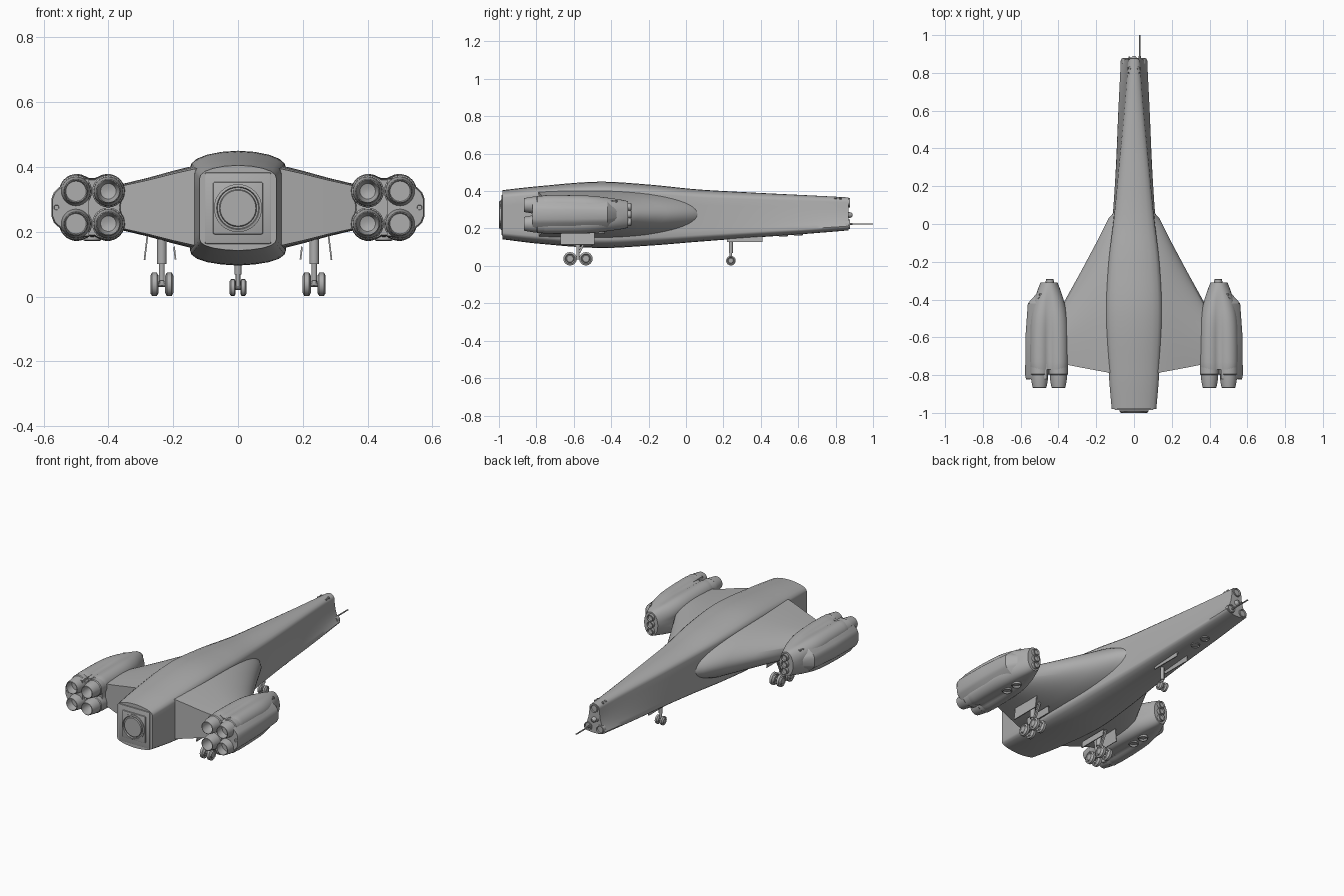
import bpy, bmesh, math
from mathutils import Vector, Matrix

if "Cube" in bpy.data.objects:
    bpy.data.objects.remove(bpy.data.objects["Cube"])

grey = bpy.data.materials.new("hull grey")
grey.diffuse_color = (0.42, 0.42, 0.42, 1)
grey.use_nodes = True
grey.node_tree.nodes["Principled BSDF"].inputs["Base Color"].default_value = grey.diffuse_color


def finish(name, bm, angle=35):
    bmesh.ops.recalc_face_normals(bm, faces=bm.faces)
    me = bpy.data.meshes.new(name)
    bm.to_mesh(me)
    bm.free()
    ob = bpy.data.objects.new(name, me)
    bpy.context.collection.objects.link(ob)
    me.materials.append(grey)
    bpy.ops.object.select_all(action='DESELECT')
    ob.select_set(True)
    bpy.context.view_layer.objects.active = ob
    bpy.ops.object.shade_smooth_by_angle(angle=math.radians(angle))
    return ob


def mirrored(ob):
    m = ob.modifiers.new("mirror", 'MIRROR')
    m.use_mirror_merge = False
    # helper empty keeps the mirror plane on x = 0
    m.mirror_object = centre
    return ob


centre = bpy.data.objects.new("mirror_centre", None)
bpy.context.collection.objects.link(centre)
centre.hide_render = True


def loft(name, rings, angle=35):
    bm = bmesh.new()
    vs = [[bm.verts.new(p) for p in r] for r in rings]
    n = len(vs[0])
    for a, b in zip(vs, vs[1:]):
        for i in range(n):
            j = (i + 1) % n
            bm.faces.new((a[i], a[j], b[j], b[i]))
    bm.faces.new(vs[0])
    bm.faces.new(vs[-1])
    return finish(name, bm, angle)


def lathe(name, profile, at, axis=(0, 1, 0), n=24):
    """Turn (distance along axis, radius) pairs around an axis."""
    q = Vector((0, 0, 1)).rotation_difference(Vector(axis))
    rings = [[Vector(at) + q @ Vector((r * math.cos(2 * math.pi * i / n),
              r * math.sin(2 * math.pi * i / n), d)) for i in range(n)] for d, r in profile]
    return loft(name, rings)


def box(name, c, size, rx=0, ry=0, bevel=0):
    bm = bmesh.new()
    bmesh.ops.create_cube(bm, size=1)
    bmesh.ops.scale(bm, vec=size, verts=bm.verts)
    if bevel:
        bmesh.ops.bevel(bm, geom=bm.edges[:], offset=bevel, segments=2, affect='EDGES', profile=0.5)
    bmesh.ops.transform(bm, matrix=Matrix.Translation(c) @ Matrix.Rotation(ry, 4, 'Y')
                        @ Matrix.Rotation(rx, 4, 'X'), verts=bm.verts)
    return finish(name, bm)


def sample(table, y):
    """Smooth interpolation through rows whose first entry is y."""
    k = max(i for i in range(len(table) - 1) if table[i][0] <= y or i == 0)
    a, b = table[k], table[k + 1]
    p, q = table[max(k - 1, 0)], table[min(k + 2, len(table) - 1)]
    h = b[0] - a[0]
    t = (y - a[0]) / h
    out = []
    for i in range(1, len(a)):
        m0 = (b[i] - p[i]) / (b[0] - p[0]) * h
        m1 = (q[i] - a[i]) / (q[0] - a[0]) * h
        out.append((2*t**3 - 3*t*t + 1) * a[i] + (t**3 - 2*t*t + t) * m0
                   + (3*t*t - 2*t**3) * b[i] + (t**3 - t*t) * m1)
    return out


# Fuselage: y, top half width, bottom half width, bottom z, top z, waist pinch
HULL = [(-0.98, .118, .118, .142, .405, 0), (-0.8, .133, .133, .12, .425, 0),
        (-0.47, .148, .148, .096, .45, 0), (-0.2, .134, .134, .108, .435, 0),
        (0.05, .104, .112, .128, .41, 0), (0.3, .08, .096, .147, .395, 0),
        (0.6, .052, .083, .168, .38, .04), (0.8, .036, .073, .184, .37, .12),
        (0.87, .032, .07, .19, .366, .2)]


def hull_ring(y):
    wt, wb, zb, zt, pinch = sample(HULL, y)
    h = zt - zb
    half = [(0, 1), (.35 * wt, .99), (.65 * wt, .965), (.86 * wt, .93), (.97 * wt, .89), (wt, .85)]
    for f in (.7, .58, .46, .34, .22):
        s = (f - .12) / .73
        half.append(((wb + (wt - wb) * s) * (1 - pinch * 4 * s * (1 - s)), f))
    half += [(wb, .13), (.97 * wb, .095), (.86 * wb, .06), (.65 * wb, .03), (.35 * wb, .01), (0, 0)]
    pts = half + [(-x, f) for x, f in half[-2:0:-1]]
    return [(x, y, zb + f * h) for x, f in pts]


loft("fuselage", [hull_ring(-0.98 + 1.85 * i / 44) for i in range(45)], 40)

# Stern plate, square engine frame and round main engine
box("stern_plate", (0, -0.979, .273), (.205, .014, .22), bevel=.005)
box("engine_frame", (0, -0.984, .273), (.155, .018, .162), bevel=.006)
lathe("main_engine", [(0, .074), (-.02, .074), (-.022, .066), (-.014, .063), (-.014, .058),
                      (-.022, .055)], (0, -0.978, .273), n=32)

# Wings: thick blunt sections from root to tip
rings = []
for x, y_lead, y_trail, h, y_mid in ((.08, .09, -.795, .136, -.46), (.135, .03, -.787, .128, -.48),
                                     (.2, -.1, -.775, .112, -.52), (.28, -.25, -.76, .09, -.56),
                                     (.38, -.43, -.74, .066, -.62)):
    upper = []
    for i in range(17):
        a = math.pi / 2 * i / 16
        upper.append((y_mid + (y_lead - y_mid) * math.cos(a), h * math.sin(a)))
    for i in (1, 2, 3):
        t = i / 3
        upper.append((y_mid + (y_trail - y_mid) * t, h * (1 - .08 * t * t)))
    sec = upper + [(y, -z) for y, z in upper[:0:-1]]
    rings.append([(x, y, .276 + z) for y, z in sec])
mirrored(loft("wing", rings, 40))


# Engine pods: outline of four merged tubes
def pod_outline(sx, sz, soft):
    pts = []
    for i in range(64):
        a = 2 * math.pi * i / 64
        d = Vector((math.cos(a), math.sin(a)))
        best = 0
        for cx in (-.048, .048):
            for cz in (-.05, .05):
                b = d.dot((cx, cz))
                disc = b * b - (cx * cx + cz * cz - .053 ** 2)
                if disc >= 0:
                    best = max(best, b + math.sqrt(disc))
        best = max(best, .088)
        r = best * (1 - soft) + .108 * soft
        pts.append((r * d.x * sx, r * d.y * sz))
    return pts


POD = [(-.77, .97, .97, 0), (-.75, 1.0, 1.0, 0), (-.6, 1.0, 1.0, .1), (-.5, .96, .97, .3),
       (-.42, .82, .88, .55), (-.36, .62, .78, .8), (-.31, .42, .66, 1)]
rings = []
for i in range(24):
    y = -.77 + .46 * i / 23
    sx, sz, soft = sample(POD, y)
    rings.append([(.45 + px, y, .275 + pz) for px, pz in pod_outline(sx, sz, soft)])
mirrored(loft("engine_pod", rings, 40))

# Side fairing on the outside of each pod
rings = []
for y, x_out, hz in ((-.82, .572, .05), (-.8, .576, .052), (-.6, .575, .05), (-.42, .562, .045), (-.34, .49, .03)):
    rings.append([(.46, y, .275 + hz * 1.75), (x_out - .055, y, .275 + hz * 1.75), (x_out - .008, y, .275 + hz * .9),
                  (x_out, y, .275 + hz * .5), (x_out, y, .275 - hz * .5), (x_out - .008, y, .275 - hz * .9),
                  (x_out - .055, y, .275 - hz * 1.75), (.46, y, .275 - hz * 1.75)])
mirrored(loft("pod_fairing", rings, 30))
mirrored(lathe("fairing_port", [(0, .012), (-.004, .012), (-.004, .008), (-.001, .007)], (.56, -.819, .275), n=12))

# Four hollow nozzles per pod
for x in (.4, .5):
    for z in (.225, .325):
        mirrored(lathe("pod_nozzle", [(.02, .05), (-.025, .05), (-.03, .046), (-.05, .045), (-.095, .037),
                       (-.097, .034), (-.06, .035), (-.03, .024), (-.025, .008)], (x, -.77, z)))

# Pod nose lamps and belly thrusters
box_z = (.235, .275, .315)
for z in box_z:
    mirrored(lathe("pod_nose_lamp", [(-.02, .022), (.016, .021), (.018, .018), (.01, .015), (.008, .006)],
                   (.446, -.31, z), n=16))
for y in (-.46, -.54):
    mirrored(lathe("belly_thruster", [(-.02, .027), (.01, .027), (.012, .023), (.002, .019), (.001, .008)],
                   (.45, y, .184), (0, 0, -1), 20))
for y in (-.375, -.395):
    mirrored(lathe("pod_top_port", [(-.02, .008), (.004, .008), (.004, .005), (0, .004)],
                   (.5 if y < -.38 else .495, y, .345), (0, 0, 1), 10))

# Nose lamps, ports and probes
for x, z in ((0, .338), (-.04, .222), (.04, .222)):
    lathe("nose_lamp", [(-.02, .025), (.006, .025), (.008, .021), (-.002, .018), (0, .008)],
          (x, .87, z), n=20)
lathe("nose_sensor", [(-.01, .018), (.012, .014), (.02, .006)], (0, .87, .272), n=16)
lathe("long_probe", [(-.01, .006), (.02, .006), (.02, .004), (.13, .004)], (.03, .87, .224), n=10)
lathe("short_probe", [(-.01, .006), (.018, .005)], (-.025, .87, .275), n=10)
for y in (.8, .825):
    mirrored(lathe("nose_top_port", [(-.02, .008), (.004, .008), (.004, .005), (0, .004)],
                   (.024, y, .361), (.3, 0, 1), 10))
for y in (.52, .6):
    lathe("nose_belly_thruster", [(-.02, .026), (.006, .026), (.008, .022), (-.002, .018), (-.001, .008)],
          (0, y, .166 if y < .55 else .171), (0, 0, -1), 20)


# Wheels turned about x with hollow hubs
def wheel(name, x, y, r, w):
    return lathe(name, [(-w, r * .5), (-w * .6, r * .6), (-w, r * .75), (-w * .6, r), (w * .6, r), (w, r * .75),
                        (w * .6, r * .6), (w, r * .5)], (x, y, r + .002), (1, 0, 0), 16)


# Nose landing gear
for s in (-1, 1):
    wheel("nose_wheel", s * .0165, .24, .026, .009)
    box("nose_gear_door", (s * .035, .315, .145), (.005, .19, .034), ry=s * -.15)
lathe("nose_axle", [(-.025, .007), (.025, .007)], (0, .24, .028), (1, 0, 0), 10)
lathe("nose_strut", [(0, .007), (.04, .007), (.04, .011), (.13, .011)], (0, .24, .028), (0, 0, 1), 12)

# Main landing gear under each wing
for y in (-.62, -.535):
    for dx in (-.023, .023):
        mirrored(wheel("main_wheel", .235 + dx, y, .036, .0125))
    mirrored(lathe("main_axle", [(-.035, .008), (.035, .008)], (.235, y, .038), (1, 0, 0), 10))
mirrored(box("bogie_beam", (.235, -.578, .042), (.014, .1, .018), bevel=.003))
mirrored(lathe("main_strut", [(0, .009), (.06, .009), (.06, .015), (.16, .015)], (.235, -.578, .04), (0, 0, 1), 14))
mirrored(box("main_strut_brace", (.235, -.545, .125), (.012, .012, .12), rx=-.45))
mirrored(box("main_outer_door", (.284, -.58, .15), (.005, .18, .075), ry=-.12))
mirrored(box("main_inner_door", (.195, -.58, .134), (.005, .18, .04), ry=.12))
